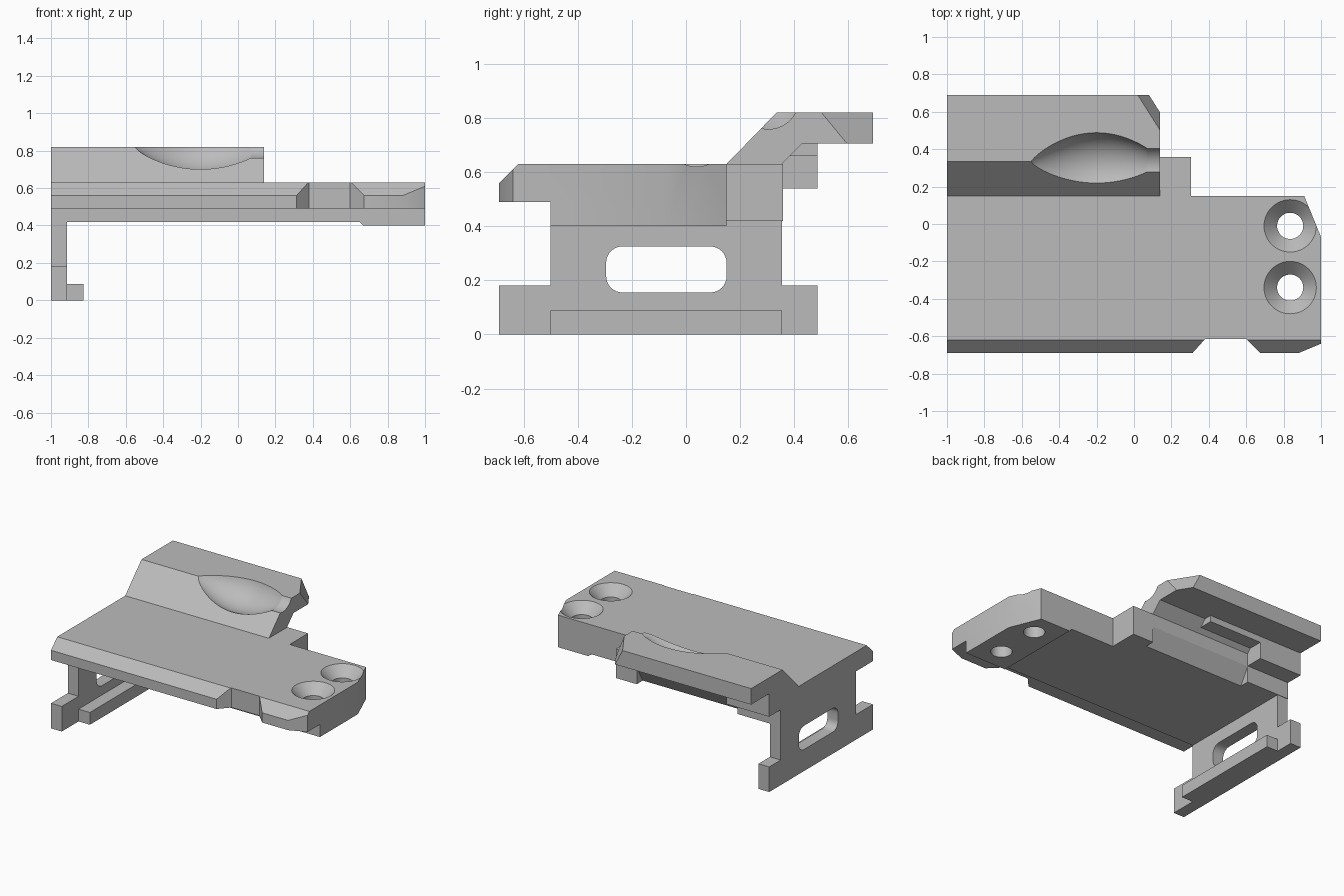
import bpy, bmesh, math
from mathutils import Vector

cube = bpy.data.objects.get("Cube")
if cube:
    bpy.data.objects.remove(cube, do_unlink=True)

grey = bpy.data.materials.new("plain_grey")
grey.use_nodes = True
colour = (0.5, 0.5, 0.5, 1)
grey.diffuse_color = colour
grey.node_tree.nodes["Principled BSDF"].inputs["Base Color"].default_value = colour


def finish(name, bm):
    bmesh.ops.recalc_face_normals(bm, faces=bm.faces[:])
    mesh = bpy.data.meshes.new(name)
    bm.to_mesh(mesh)
    bm.free()
    mesh.materials.append(grey)
    obj = bpy.data.objects.new(name, mesh)
    bpy.context.collection.objects.link(obj)
    return obj


def prism(name, points, axis, start, end, clip=None):
    """Extrude a 2D outline along x, y or z, optionally trimmed by a plane."""
    def place(p, q):
        return {"x": (q, *p), "y": (p[0], q, p[1]), "z": (*p, q)}[axis]
    bm = bmesh.new()
    a = [bm.verts.new(place(p, start)) for p in points]
    b = [bm.verts.new(place(p, end)) for p in points]
    bm.faces.new(a)
    bm.faces.new(b)
    for i in range(len(a)):
        j = (i + 1) % len(a)
        bm.faces.new((a[i], a[j], b[j], b[i]))
    if clip:
        bmesh.ops.bisect_plane(bm, geom=bm.verts[:] + bm.edges[:] + bm.faces[:],
                               plane_co=clip[0], plane_no=clip[1], clear_outer=True)
        bmesh.ops.holes_fill(bm, edges=[e for e in bm.edges if e.is_boundary], sides=0)
    return finish(name, bm)


def box(name, x0, x1, y0, y1, z0, z1):
    return prism(name, [(y0, z0), (y1, z0), (y1, z1), (y0, z1)], "x", x0, x1)


def lathe(name, rings, origin, axis, segments=48):
    """Rings of (position, radius) around a line parallel to x or z."""
    bm = bmesh.new()
    loops = []
    for pos, r in rings:
        loop = []
        for k in range(segments):
            t = math.tau * k / segments
            u, v = origin[0] + r * math.cos(t), origin[1] + r * math.sin(t)
            loop.append(bm.verts.new((pos, u, v) if axis == "x" else (u, v, pos)))
        loops.append(loop)
    for a, b in zip(loops, loops[1:]):
        for k in range(segments):
            m = (k + 1) % segments
            bm.faces.new((a[k], a[m], b[m], b[k]))
    bm.faces.new(loops[0])
    bm.faces.new(loops[-1])
    return finish(name, bm)


def combine(target, other, operation):
    mod = target.modifiers.new("join", "BOOLEAN")
    mod.operation, mod.solver, mod.object = operation, "EXACT", other
    bpy.context.view_layer.objects.active = target
    bpy.ops.object.modifier_apply(modifier=mod.name)
    bpy.data.objects.remove(other, do_unlink=True)


# Main plate with the bevelled front flange
plate = prism("top_plate", [(-.69, .49), (-.69, .56), (-.62, .63), (.15, .63),
                            (.15, .42), (-.5, .42), (-.5, .49)], "x", -1, 1)

# Raised rear lip, its free corner cut by a leaning plane
corner = Vector((.02, .69, .82))
lean = Vector((.12, -.19, 0)).cross(Vector((.06, 0, -.115))).normalized()
lip = prism("rear_lip", [(.15, .63), (.335, .82), (.69, .82), (.69, .705), (.43, .705),
                         (.355, .63), (.355, .55), (.15, .55)], "x", -1, .14,
            clip=(corner, lean))

# Rear shelf, thicker pad under the holes, and blocks beneath the lip
additions = [
    box("rear_shelf", -1, .305, .1, .358, .42, .63),
    prism("hole_pad", [(.65, .42), (.67, .40), (1, .40), (1, .45), (.65, .45)], "y", -.5, .15),
    lip,
    box("lip_block", -1, -.66, .34, .485, .54, .715),
    box("lip_tab", -.67, -.24, .38, .485, .66, .715),
]
for part in additions:
    combine(plate, part, "UNION")

# Outline cuts: front notch, front corner, rear corner
cuts = [
    prism("front_notch", [(.295, -.71), (.38, -.615), (.60, -.615), (.695, -.71)], "z", .3, .8),
    prism("front_corner", [(.832, -.71), (1.048, -.62), (1.048, -.71)], "z", .3, .8),
    prism("rear_corner", [(.869, .25), (1.041, -.17), (1.1, -.17), (1.1, .25)], "z", .3, .8),
    prism("rear_undercut", [(.372, .56), (.278, .40), (.42, .40), (.42, .56)], "x", -.66, .14),
]

# Countersunk screw holes
for y in (-.01, -.34):
    cuts.append(lathe("screw_hole", [(.3, .07), (.56, .07), (.63, .14), (.65, .16)],
                      (.835, y), "z"))

# Thumb scoop across the lip slope
xs = [-.6 + .67 * i / 28 for i in range(29)]
rings = [(x, .19 - .132 * ((x + .2) / .35) ** 2) for x in xs]
rings.append((.2, rings[-1][1]))
cuts.append(lathe("thumb_scoop", rings, (.305, .87), "x", 64))
for cutter in cuts:
    combine(plate, cutter, "DIFFERENCE")

# End leg with wide feet and a rounded slot
leg = prism("end_leg", [(-.69, 0), (.485, 0), (.485, .18), (.355, .18), (.355, .42),
                        (-.5, .42), (-.5, .18), (-.69, .18)], "x", -1, -.915)
radius, slot = .06, []
for quarter, (cy, cz) in enumerate([(.09, .265), (-.235, .265), (-.235, .215), (.09, .215)]):
    for step in range(9):
        t = math.pi / 2 * (quarter + step / 8)
        slot.append((cy + radius * math.cos(t), cz + radius * math.sin(t)))
combine(leg, prism("leg_slot", slot, "x", -1.1, -.8), "DIFFERENCE")

# Inner ledge at the bottom of the leg
ledge = box("foot_ledge", -.915, -.825, -.5, .355, 0, .088)

# Smooth the curved cuts while keeping edges sharp
bpy.ops.object.select_all(action="DESELECT")
for obj in (plate, leg, ledge):
    obj.select_set(True)
bpy.context.view_layer.objects.active = plate
bpy.ops.object.shade_smooth_by_angle(angle=math.radians(25))
